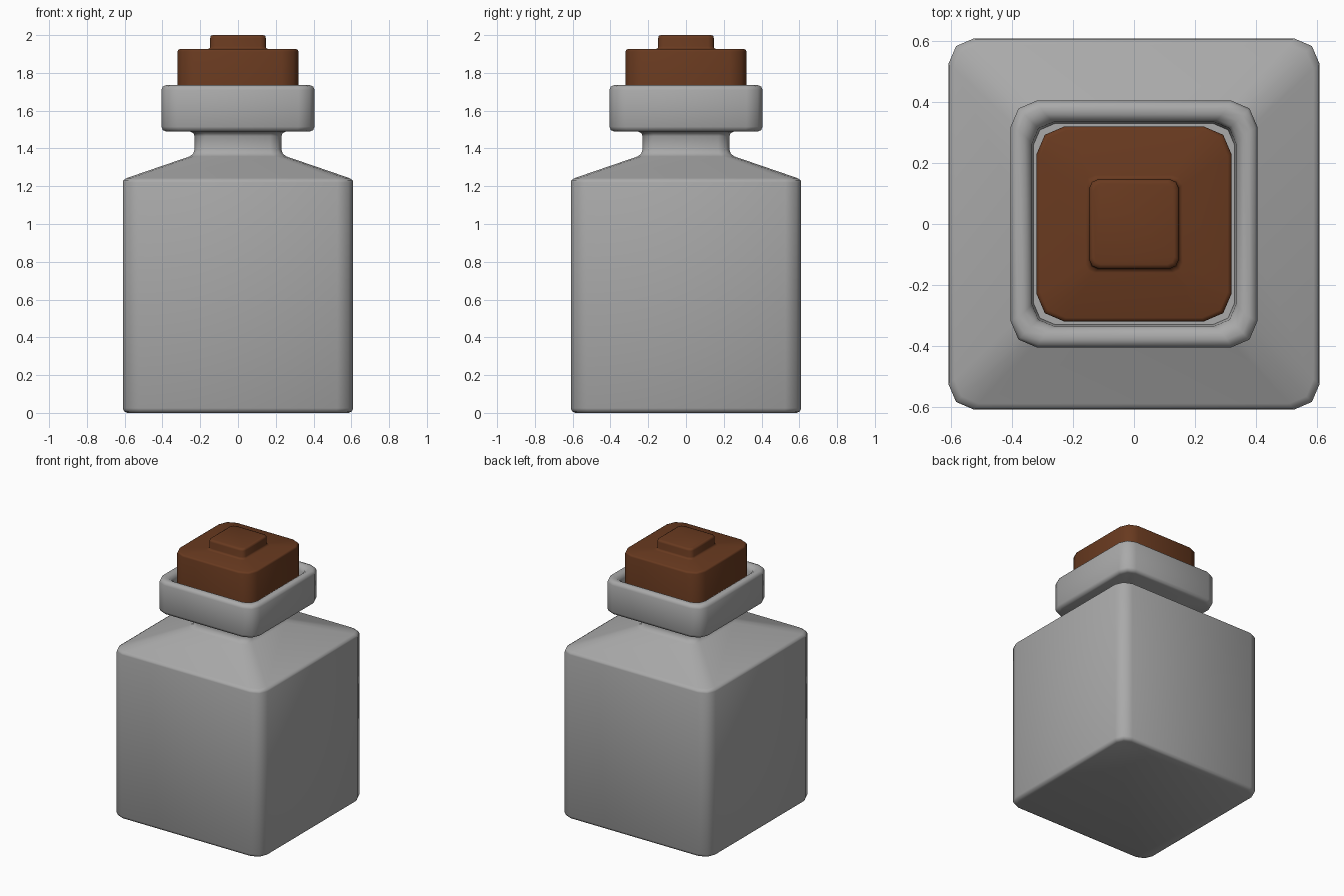
import bpy, bmesh

if "Cube" in bpy.data.objects:
    bpy.data.objects.remove(bpy.data.objects["Cube"])

def material(name, rgb):
    m = bpy.data.materials.new(name)
    m.diffuse_color = (*rgb, 1)
    m.use_nodes = True
    m.node_tree.nodes["Principled BSDF"].inputs["Base Color"].default_value = m.diffuse_color
    return m

GLASS = material("grey glass", (0.40, 0.40, 0.40))
CORK = material("brown cork", (0.14, 0.042, 0.014))

def ring(h, c):
    """Square of half-width h with corners rounded over c in two segments."""
    q = [(h, h - c), (h - 0.3 * c, h - 0.3 * c), (h - c, h)]
    pts = []
    for _ in range(4):
        pts += q
        q = [(-y, x) for x, y in q]
    return pts

def loft(name, profile, mat):
    """Skin rounded-square rings given as (half-width, corner, z)."""
    bm = bmesh.new()
    rings = [[bm.verts.new((x, y, z)) for x, y in ring(h, c)] for h, c, z in profile]
    n = len(rings[0])
    for a, b in zip(rings, rings[1:]):
        for i in range(n):
            j = (i + 1) % n
            bm.faces.new((a[i], a[j], b[j], b[i]))
    bm.faces.new(rings[0][::-1])
    bm.faces.new(rings[-1])
    bmesh.ops.recalc_face_normals(bm, faces=bm.faces[:])
    me = bpy.data.meshes.new(name)
    bm.to_mesh(me)
    bm.free()
    me.materials.append(mat)
    ob = bpy.data.objects.new(name, me)
    bpy.context.collection.objects.link(ob)
    bpy.context.view_layer.objects.active = ob
    ob.select_set(True)
    bpy.ops.object.shade_smooth_by_angle(angle=1.0)
    ob.select_set(False)
    return ob

# Bottle: body, sloped shoulder, neck, and hollow rim
loft("bottle", [
    (0.585, 0.07, 0.0), (0.603, 0.08, 0.008), (0.61, 0.085, 0.025),
    (0.61, 0.085, 1.22), (0.607, 0.085, 1.232), (0.59, 0.08, 1.243),
    (0.255, 0.06, 1.358), (0.237, 0.06, 1.373), (0.23, 0.06, 1.395),
    (0.23, 0.06, 1.465), (0.236, 0.06, 1.48), (0.255, 0.06, 1.49),
    (0.38, 0.075, 1.49), (0.398, 0.083, 1.497), (0.405, 0.085, 1.515),
    (0.405, 0.085, 1.71), (0.398, 0.083, 1.728), (0.38, 0.075, 1.735),
    (0.36, 0.07, 1.733), (0.343, 0.07, 1.72), (0.335, 0.07, 1.70),
    (0.33, 0.07, 1.62)], GLASS)

# Cork stopper with a small raised knob
loft("cork", [
    (0.32, 0.09, 1.60), (0.32, 0.09, 1.913), (0.317, 0.088, 1.922),
    (0.308, 0.085, 1.926), (0.16, 0.03, 1.926), (0.15, 0.03, 1.93),
    (0.147, 0.03, 1.94), (0.147, 0.03, 1.985), (0.144, 0.03, 1.996),
    (0.133, 0.025, 2.0)], CORK)
